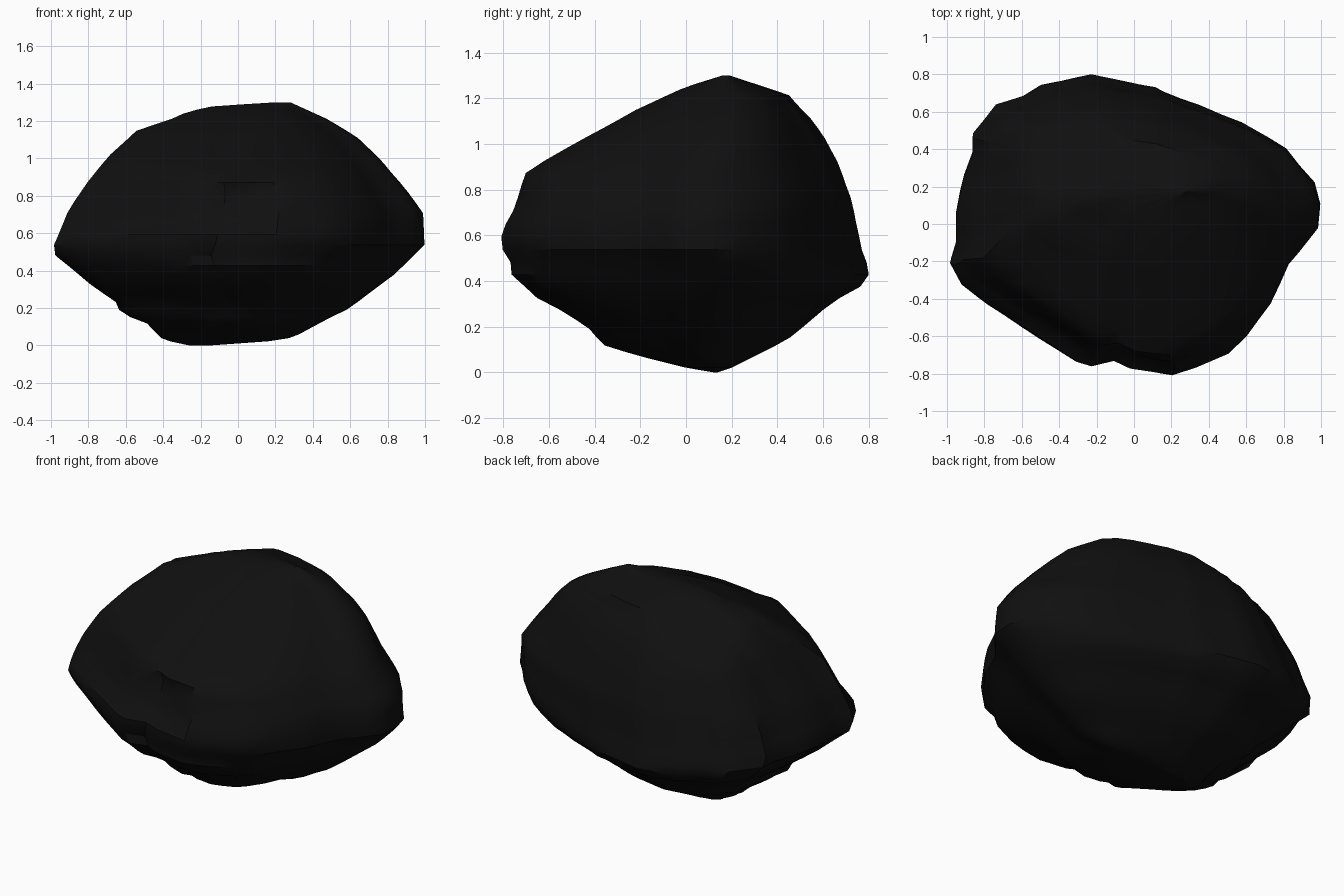
import bpy
import bmesh
import math
from mathutils import Vector, noise

default_cube = bpy.data.objects.get("Cube")
if default_cube:
    bpy.data.objects.remove(default_cube, do_unlink=True)

# Edge profiles of the boulder: (height, reach) for each of its four sides
LEFT_EDGE = [(0, -.26), (.03, -.4), (.12, -.49), (.17, -.63), (.24, -.66), (.3, -.76), (.4, -.88),
             (.5, -1), (.57, -.97), (.72, -.91), (.88, -.8), (1.01, -.7), (1.16, -.53),
             (1.2, -.38), (1.25, -.27), (1.28, -.13), (1.3, .2)]
RIGHT_EDGE = [(0, -.15), (.025, .2), (.045, .3), (.1, .4), (.2, .6), (.3, .73), (.38, .84),
              (.54, 1), (.71, .99), (.86, .88), (1.03, .73), (1.12, .63), (1.2, .5), (1.3, .28)]
FRONT_EDGE = [(0, .12), (.02, 0), (.07, -.2), (.12, -.37), (.22, -.45), (.25, -.54), (.31, -.58),
              (.32, -.65), (.43, -.77), (.49, -.77), (.56, -.82), (.65, -.79), (.72, -.75),
              (.87, -.71), (.93, -.62), (1.05, -.4), (1.16, -.2), (1.25, 0), (1.3, .16)]
BACK_EDGE = [(0, .14), (.02, .2), (.12, .4), (.16, .47), (.28, .61), (.37, .74), (.38, .79),
             (.47, .81), (.49, .78), (.74, .73), (.91, .67), (1.04, .6), (1.11, .55),
             (1.215, .45), (1.3, .19)]

# Plan outline, counter-clockwise from the right tip
PLAN = [(1, .13), (.97, .25), (.82, .44), (.62, .56), (.4, .65), (.2, .72), (.14, .75), (-.24, .82),
        (-.5, .77), (-.6, .71), (-.75, .66), (-.88, .5), (-.88, .4), (-.93, .27), (-.97, .08),
        (-.97, -.09), (-1, -.2), (-.94, -.32), (-.8, -.43), (-.52, -.62), (-.32, -.75), (-.25, -.77),
        (-.13, -.74), (-.03, -.79), (.19, -.82), (.32, -.78), (.5, -.7), (.6, -.6), (.73, -.42),
        (.83, -.2), (.99, 0)]
PLAN_DEPTH = .82
HEIGHT = 1.3
LEVELS = 36


def reach(profile, z):
    """Linear lookup of an edge profile at a height."""
    for (z0, r0), (z1, r1) in zip(profile, profile[1:]):
        if z <= z1:
            return r0 + (r1 - r0) * (z - z0) / (z1 - z0)
    return profile[-1][1]


def fine_plan():
    """Plan outline scaled to a unit square, with long edges split."""
    points = []
    for a, b in zip(PLAN, PLAN[1:] + PLAN[:1]):
        a, b = Vector(a), Vector(b)
        parts = max(1, round((b - a).length / .1))
        for i in range(parts):
            p = a.lerp(b, i / parts)
            points.append((p.x, p.y / PLAN_DEPTH))
    return points


def chip(p):
    """Break the surface: flat back-left shoulder, stepped front ledge, light roughness."""
    shoulder = Vector((-.354, .354, .866))
    excess = p.dot(shoulder) - 1.235
    if excess > 0:
        p -= shoulder * excess
    crack = .15 - .35 * max(0, p.z - .62) + .05 * math.sin(p.z * 40)
    ledge = .87 - .08 * p.x + .02 * math.sin(p.x * 16)
    if p.y < -.25 and p.x < crack and .6 < p.z < ledge:
        p += Vector((.012, .03, 0))
    rough = noise.noise(p * 4) * .01
    inward = Vector((p.x, p.y, 0))
    if .1 < p.z < 1.2:
        p -= inward.normalized() * abs(rough)
    return p


# Stack of plan outlines fitted between the edge profiles
bm = bmesh.new()
plan = fine_plan()
rings = []
for i in range(LEVELS + 1):
    z = HEIGHT * (1 - math.cos(math.pi * i / LEVELS)) / 2
    x0, x1 = reach(LEFT_EDGE, z), reach(RIGHT_EDGE, z)
    y0, y1 = reach(FRONT_EDGE, z), reach(BACK_EDGE, z)
    ring = []
    for u, v in plan:
        p = Vector(((x0 + x1 + u * (x1 - x0)) / 2, (y0 + y1 + v * (y1 - y0)) / 2, z))
        ring.append(bm.verts.new(chip(p)))
    rings.append(ring)

for lower, upper in zip(rings, rings[1:]):
    for j in range(len(plan)):
        k = (j + 1) % len(plan)
        bm.faces.new((lower[j], lower[k], upper[k], upper[j]))
bm.faces.new(list(reversed(rings[0])))
bm.faces.new(rings[-1])
bmesh.ops.remove_doubles(bm, verts=bm.verts, dist=.002)
bmesh.ops.recalc_face_normals(bm, faces=bm.faces)

mesh = bpy.data.meshes.new("boulder")
bm.to_mesh(mesh)
bm.free()
boulder = bpy.data.objects.new("boulder", mesh)
bpy.context.collection.objects.link(boulder)

# Near-black stone
stone = bpy.data.materials.new("black stone")
stone.use_nodes = True
colour = (.005, .005, .005, 1)
stone.diffuse_color = colour
stone.node_tree.nodes["Principled BSDF"].inputs["Base Color"].default_value = colour
mesh.materials.append(stone)

bpy.ops.object.select_all(action="DESELECT")
boulder.select_set(True)
bpy.context.view_layer.objects.active = boulder
bpy.ops.object.shade_smooth_by_angle(angle=math.radians(35))
